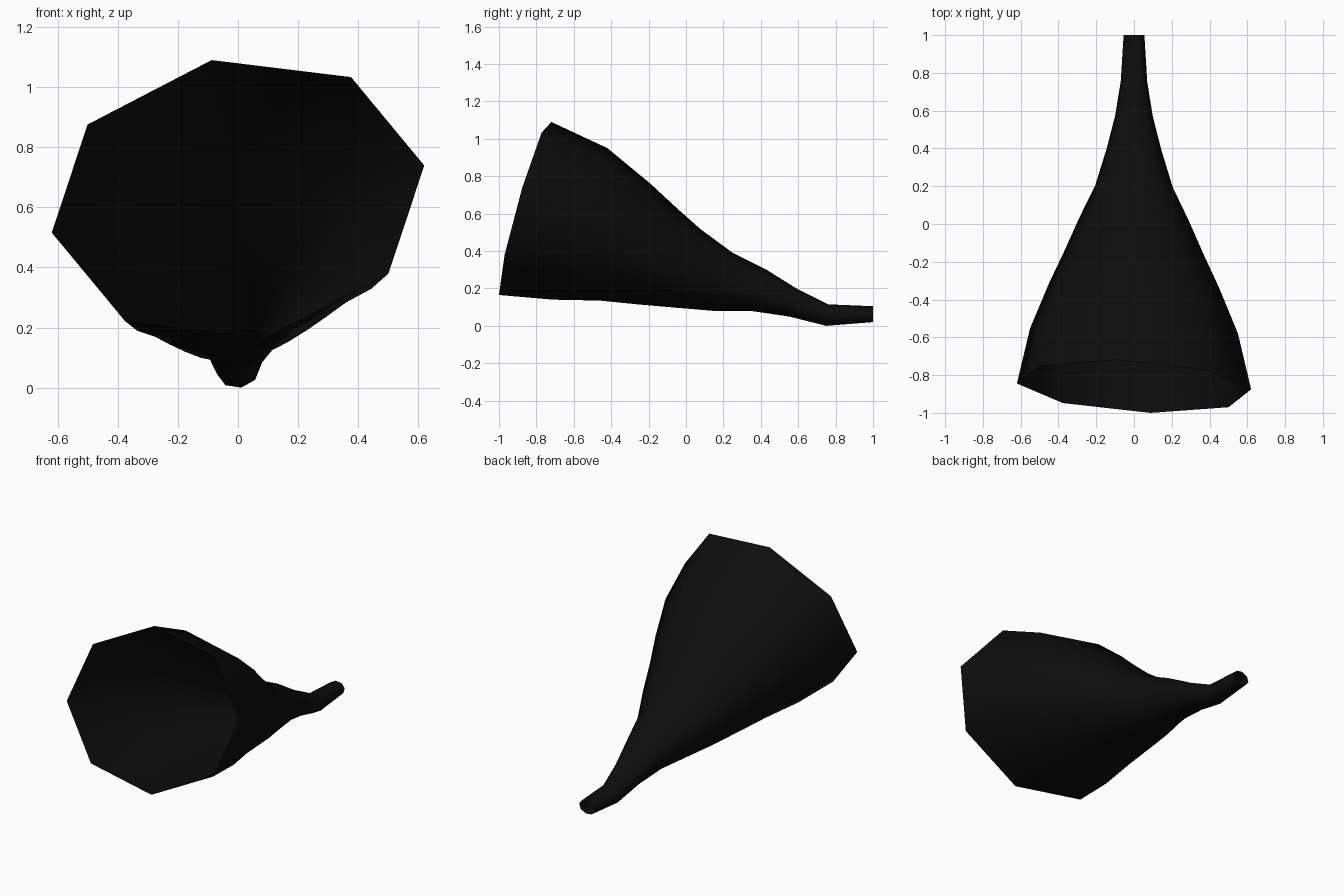
import bpy, bmesh, math
from mathutils import Vector

if "Cube" in bpy.data.objects:
    bpy.data.objects.remove(bpy.data.objects["Cube"])

# Cross-sections from mouth to neck: top (y, z), bottom (y, z), half width
SECTIONS = [
    (-0.72, 1.09, -1.00, 0.165, 0.62),
    (-0.42, 0.95, -0.71, 0.14, 0.55),
    (-0.19, 0.76, -0.46, 0.135, 0.45),
    (-0.05, 0.63, -0.26, 0.115, 0.37),
    (0.08, 0.515, -0.03, 0.095, 0.29),
    (0.25, 0.39, 0.15, 0.08, 0.205),
    (0.43, 0.30, 0.36, 0.078, 0.145),
    (0.59, 0.20, 0.55, 0.05, 0.10),
    (0.76, 0.115, 0.75, 0.0, 0.07),
    (1.00, 0.105, 1.00, 0.02, 0.055),
]
SIDES = 8


def ring(bm, ty, tz, by, bz, w):
    """One slightly twisted, tilted oval of eight points."""
    centre = Vector((0, (ty + by) / 2, (tz + bz) / 2))
    up = Vector((-0.19 * (tz - bz) / 2, (ty - by) / 2, (tz - bz) / 2))
    side = Vector((w, -0.025 * w if ty < 0.9 else 0, 0.18 * w))
    angles = [math.tau * k / SIDES for k in range(SIDES)]
    return [bm.verts.new(centre + side * math.cos(a) + up * math.sin(a)) for a in angles]


# Horn: open flared shell lofted through the sections
bm = bmesh.new()
rings = [ring(bm, *s) for s in SECTIONS]
for a, b in zip(rings, rings[1:]):
    for i in range(SIDES):
        j = (i + 1) % SIDES
        bm.faces.new((a[i], b[i], b[j], a[j])).smooth = True
bmesh.ops.recalc_face_normals(bm, faces=bm.faces)
mesh = bpy.data.meshes.new("horn")
bm.to_mesh(mesh)
bm.free()
horn = bpy.data.objects.new("horn", mesh)
bpy.context.collection.objects.link(horn)

# Black finish
black = bpy.data.materials.new("black")
black.diffuse_color = (0.004, 0.004, 0.004, 1)
black.use_nodes = True
black.node_tree.nodes["Principled BSDF"].inputs["Base Color"].default_value = black.diffuse_color
mesh.materials.append(black)
